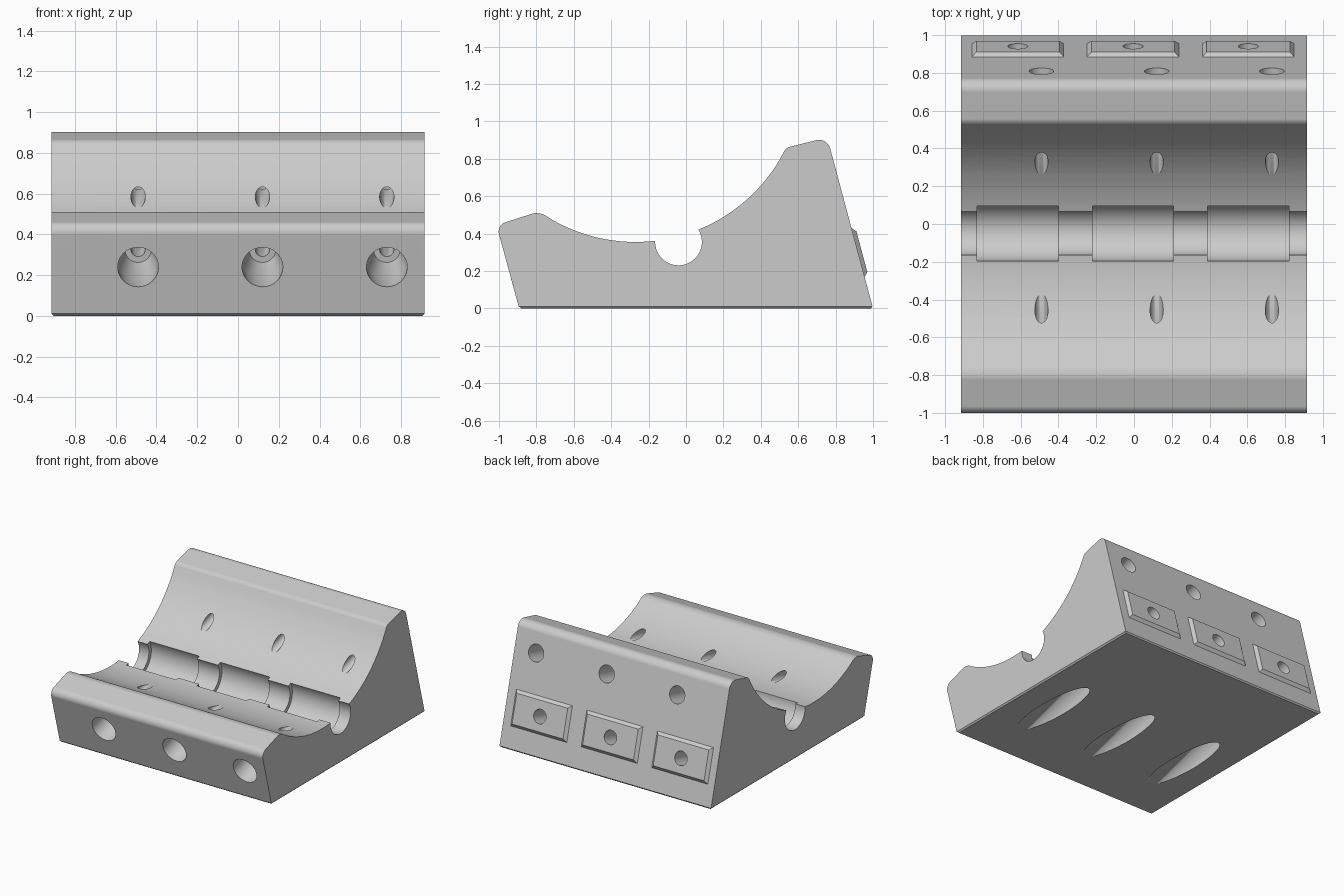
import bpy, bmesh, math
from mathutils import Matrix, Vector

cube = bpy.data.objects.get("Cube")
if cube:
    bpy.data.objects.remove(cube, do_unlink=True)

grey = bpy.data.materials.new("light_grey")
grey.use_nodes = True
COLOUR = (0.6, 0.6, 0.6, 1)
grey.diffuse_color = COLOUR
grey.node_tree.nodes["Principled BSDF"].inputs["Base Color"].default_value = COLOUR

HALF = 0.915                      # half the block's width
TILT = math.radians(15)           # slope of the bores and the end faces
STEP = 0.61                       # spacing of repeated features
BORE_X = [0.12 + STEP * i for i in (-1, 0, 1)]
PLATE_X = [-0.005 + STEP * i for i in (-1, 0, 1)]


def make_object(name, bm):
    bmesh.ops.recalc_face_normals(bm, faces=bm.faces[:])
    mesh = bpy.data.meshes.new(name)
    bm.to_mesh(mesh)
    bm.free()
    mesh.materials.append(grey)
    obj = bpy.data.objects.new(name, mesh)
    bpy.context.collection.objects.link(obj)
    return obj


def add_lathe(bm, steps, origin, direction, sides=48):
    """Closed solid of revolution from (distance, radius) steps along an axis."""
    turn = Vector((0, 0, 1)).rotation_difference(Vector(direction)).to_matrix().to_4x4()
    place = Matrix.Translation(origin) @ turn
    rings = []
    for t, r in steps:
        angles = [2 * math.pi * k / sides for k in range(sides)]
        rings.append([bm.verts.new(place @ Vector((r * math.cos(a), r * math.sin(a), t)))
                      for a in angles])
    for low, high in zip(rings, rings[1:]):
        for k in range(sides):
            n = (k + 1) % sides
            bm.faces.new((low[k], low[n], high[n], high[k]))
    bm.faces.new(rings[0])
    bm.faces.new(rings[-1])


def cut(obj, cutter):
    mod = obj.modifiers.new("cut", 'BOOLEAN')
    mod.operation = 'DIFFERENCE'
    mod.solver = 'EXACT'
    mod.object = cutter
    bpy.context.view_layer.objects.active = obj
    bpy.ops.object.modifier_apply(modifier=mod.name)


def finish(obj):
    bpy.ops.object.select_all(action='DESELECT')
    obj.select_set(True)
    bpy.context.view_layer.objects.active = obj
    bpy.ops.object.shade_smooth_by_angle(angle=math.radians(25))
    mod = obj.modifiers.new("even_shading", 'WEIGHTED_NORMAL')
    mod.keep_sharp = True


# Cradle block: side profile with a large concave arc, extruded across x
ARC_Y, ARC_Z, ARC_R = -0.27, 1.25, 0.895


def arc_point(y):
    return (y, ARC_Z - math.sqrt(ARC_R ** 2 - (y - ARC_Y) ** 2))


front_top, back_top = (-1.013, 0.445), (0.755, 0.914)
front_ridge, back_ridge = arc_point(-0.785), arc_point(0.535)
a0 = math.asin((-0.72 - ARC_Y) / ARC_R)
a1 = math.asin((0.50 - ARC_Y) / ARC_R)
hollow = [arc_point(ARC_Y + ARC_R * math.sin(a0 + (a1 - a0) * i / 36)) for i in range(37)]
profile = [(1, 0), back_top, back_ridge] + hollow[::-1] + [front_ridge, front_top, (-0.892, 0)]

bm = bmesh.new()
face = bm.faces.new([bm.verts.new((-HALF, y, z)) for y, z in profile])
extruded = bmesh.ops.extrude_face_region(bm, geom=[face])["geom"]
bmesh.ops.translate(bm, vec=(2 * HALF, 0, 0),
                    verts=[g for g in extruded if isinstance(g, bmesh.types.BMVert)])
bmesh.ops.recalc_face_normals(bm, faces=bm.faces[:])

# Rounded top corners
for corner, size in ((front_top, 0.05), (back_top, 0.06), (front_ridge, 0.04), (back_ridge, 0.02)):
    edges = [e for e in bm.edges
             if all(math.dist(v.co.yz, corner) < 1e-4 for v in e.verts)]
    bmesh.ops.bevel(bm, geom=edges, offset=size, segments=8, profile=0.5, affect='EDGES')

# Small chamfer around the base
base = [e for e in bm.edges if all(abs(v.co.z) < 1e-5 for v in e.verts)]
bmesh.ops.bevel(bm, geom=base, offset=0.011, segments=1, affect='EDGES')
block = make_object("cradle_block", bm)

# Groove along the block, widened in three places
groove_steps = [(-1, 0.125)]
for x in PLATE_X:
    groove_steps += [(x - 0.215, 0.125), (x - 0.215, 0.155),
                     (x + 0.215, 0.155), (x + 0.215, 0.125)]
groove_steps.append((1, 0.125))
bm = bmesh.new()
add_lathe(bm, groove_steps, (0, -0.04, 0.355), (1, 0, 0), 64)
groove = make_object("groove_cutter", bm)

# Sloping bores: upper row from front to back, lower row from base to back plates
slope = (0, math.cos(TILT), math.sin(TILT))
upper = [(-0.2, 0.1), (0.15, 0.1), (0.33, 0.065), (0.33, 0.035),
         (1.6, 0.035), (1.6, 0.065), (2.1, 0.065)]
lower = [(-0.8, 0.1), (0.4, 0.1), (0.6, 0.053), (1.6, 0.053)]
bm = bmesh.new()
for x in BORE_X:
    add_lathe(bm, upper, (x, -0.955, 0.24), slope)
for x in PLATE_X:
    add_lathe(bm, lower, (x, -0.18, 0), slope)
bores = make_object("bore_cutter", bm)

for cutter in (groove, bores):
    cutter.hide_render = True
    cut(block, cutter)
finish(block)

# Chamfered plates standing on the sloping back
for side, x in zip(("right", "middle", "left"), PLATE_X):
    place = (Matrix.Translation((x, 0.92, 0.298))
             @ Matrix.Rotation(TILT - math.pi / 2, 4, 'X'))
    bm = bmesh.new()
    rings = []
    for w, h, z in ((0.243, 0.135, -0.01), (0.243, 0.135, 0), (0.22, 0.113, 0.021)):
        rings.append([bm.verts.new(place @ Vector((sx * w, sy * h, z)))
                      for sx, sy in ((-1, -1), (1, -1), (1, 1), (-1, 1))])
    for low, high in zip(rings, rings[1:]):
        for k in range(4):
            n = (k + 1) % 4
            bm.faces.new((low[k], low[n], high[n], high[k]))
    bm.faces.new(rings[0])
    bm.faces.new(rings[-1])
    plate = make_object(side + "_back_plate", bm)
    cut(plate, bores)
    finish(plate)

for cutter in (groove, bores):
    bpy.data.objects.remove(cutter, do_unlink=True)
